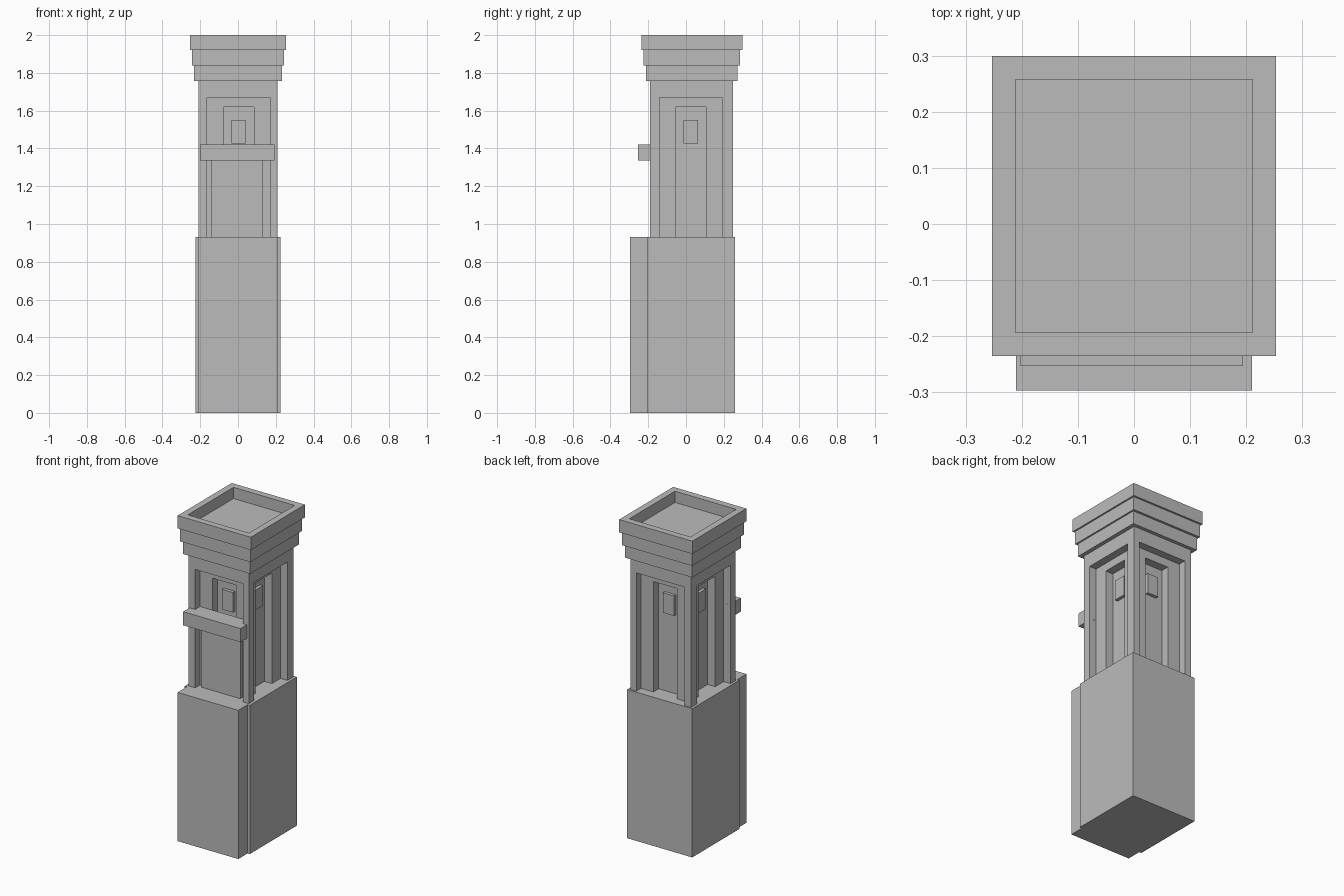
import bpy
import bmesh
from mathutils import Vector

default = bpy.data.objects.get("Cube")
if default:
    bpy.data.objects.remove(default)

stone = bpy.data.materials.new("grey_stone")
stone.use_nodes = True
GREY = (0.5, 0.5, 0.5, 1)
stone.diffuse_color = GREY
stone.node_tree.nodes["Principled BSDF"].inputs["Base Color"].default_value = GREY


def add_box(bm, lo, hi):
    lo, hi = Vector(lo), Vector(hi)
    verts = bmesh.ops.create_cube(bm, size=1)["verts"]
    for v in verts:
        v.co = (lo + hi) / 2 + v.co * (hi - lo)
    return verts


def finish(bm, name):
    mesh = bpy.data.meshes.new(name)
    bm.to_mesh(mesh)
    bm.free()
    mesh.materials.append(stone)
    obj = bpy.data.objects.new(name, mesh)
    bpy.context.collection.objects.link(obj)
    return obj


def box(name, lo, hi):
    bm = bmesh.new()
    add_box(bm, lo, hi)
    return finish(bm, name)


# Shaft limits and the centre lines of its four faces
X0, X1, Y0, Y1 = -0.21, 0.208, -0.19, 0.25
CX, CY = 0.003, 0.025


def on_four_sides(name, half, near, far, z0, z1):
    """One box per shaft face, reaching from depth near to depth far."""
    bm = bmesh.new()
    for wall, inward in ((Y0, 1), (Y1, -1)):
        a, b = sorted((wall + inward * near, wall + inward * far))
        add_box(bm, (CX - half, a, z0), (CX + half, b, z1))
    for wall, inward in ((X0, 1), (X1, -1)):
        a, b = sorted((wall + inward * near, wall + inward * far))
        add_box(bm, (a, CY - half, z0), (b, CY + half, z1))
    return finish(bm, name)


# Base block and the slab in front of it
box("base", (-0.225, -0.205, 0), (0.225, 0.26, 0.93))
box("base_front_slab", (-0.21, -0.297, 0), (0.21, -0.205, 0.93))

# Shaft with a stepped niche cut into every face
shaft = box("shaft", (X0, Y0, 0.92), (X1, Y1, 1.77))
cutters = [
    on_four_sides("outer_niche_cutter", 0.166, -0.05, 0.048, 0.9, 1.67),
    on_four_sides("inner_niche_cutter", 0.081, -0.05, 0.1, 0.9, 1.62),
]
for cutter in cutters:
    cutter.hide_render = True
    cut = shaft.modifiers.new(cutter.name, "BOOLEAN")
    cut.operation = "DIFFERENCE"
    cut.solver = "EXACT"
    cut.object = cutter
bpy.context.view_layer.objects.active = shaft
for cutter in cutters:
    bpy.ops.object.modifier_apply(modifier=cutter.name)
    bpy.data.objects.remove(cutter)

# Small raised window blocks inside the niches
on_four_sides("window_blocks", 0.038, 0.08, 0.11, 1.425, 1.55)

# Balcony panel and its rail on the front
box("balcony_panel", (-0.14, -0.163, 0.92), (0.13, -0.13, 1.36))
box("balcony_rail", (-0.202, -0.253, 1.335), (0.194, -0.14, 1.42))

# Cornice in three tiers, the top one with a sunken floor
box("cornice_lower", (-0.233, -0.212, 1.757), (0.233, 0.272, 1.838))
box("cornice_middle", (-0.243, -0.225, 1.838), (0.243, 0.287, 1.92))
bm = bmesh.new()
add_box(bm, (-0.253, -0.235, 1.92), (0.253, 0.299, 2))
bm.normal_update()
top = max(bm.faces, key=lambda f: f.calc_center_median().z)
bmesh.ops.inset_individual(bm, faces=[top], thickness=0.059)
inner = bmesh.ops.extrude_discrete_faces(bm, faces=[top])["faces"][0]
bmesh.ops.translate(bm, verts=inner.verts, vec=(0, 0, -0.07))
finish(bm, "cornice_top")
